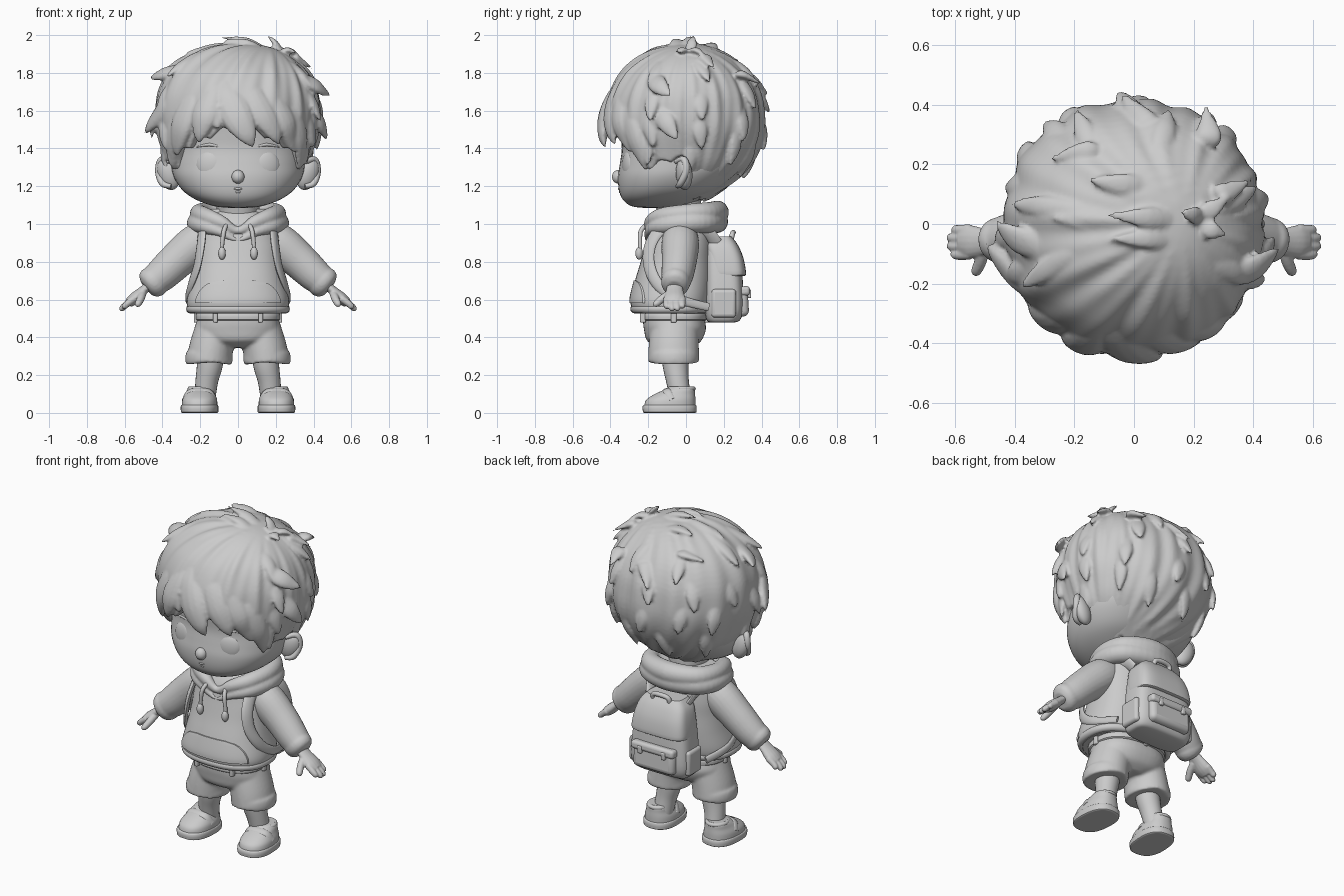
import bpy, bmesh, math, random
from mathutils import Vector, Matrix

random.seed(4)
grey = bpy.data.materials.new("clay_grey")
grey.diffuse_color = (0.6, 0.6, 0.6, 1)


def finish(name, bm):
    bmesh.ops.recalc_face_normals(bm, faces=bm.faces)
    me = bpy.data.meshes.new(name)
    bm.to_mesh(me)
    bm.free()
    me.materials.append(grey)
    ob = bpy.data.objects.new(name, me)
    bpy.context.collection.objects.link(ob)
    return ob


def spline(rows, u):
    """Catmull-Rom through equally long tuples, u is a row index."""
    i = max(0, min(int(u), len(rows) - 2))
    t = u - i
    p = [rows[max(0, min(j, len(rows) - 1))] for j in (i - 1, i, i + 1, i + 2)]
    return [0.5 * (2 * b + (c - a) * t + (2 * a - 5 * b + 4 * c - d) * t * t
                   + (3 * b - a - 3 * c + d) * t ** 3) for a, b, c, d in zip(*p)]


def surf(rows, u, th, p=2.0, grow=0.0):
    """Point on a body given by rows of (z, half width, front y, back y)."""
    z, rx, yf, yb = spline(rows, u)
    c, s = math.cos(th), math.sin(th)
    x = math.copysign(abs(c) ** (2 / p), c) * (rx + grow)
    y = math.copysign(abs(s) ** (2 / p), s) * ((yb - yf) / 2 + grow)
    return Vector((x, (yf + yb) / 2 + y, z))


def u_of(rows, z):
    for i in range(len(rows) - 1):
        if z <= rows[i + 1][0]:
            return i + max(0, (z - rows[i][0]) / (rows[i + 1][0] - rows[i][0]))
    return len(rows) - 1


def skin(name, rings, closed=False):
    bm = bmesh.new()
    vs = [[bm.verts.new(p) for p in r] for r in rings]
    n = len(vs[0])
    for a, b in zip(vs, vs[1:] + vs[:1] if closed else vs[1:]):
        for j in range(n):
            bm.faces.new((a[j], a[(j + 1) % n], b[(j + 1) % n], b[j]))
    if not closed:
        bm.faces.new(vs[0])
        bm.faces.new(vs[-1])
    return finish(name, bm)


def loft(name, rows, p=2.2, n=48, sub=4):
    return skin(name, [[surf(rows, k / sub, 2 * math.pi * j / n, p) for j in range(n)]
                       for k in range((len(rows) - 1) * sub + 1)])


def tube(name, pts, radii, flat=1.0, up=(0, 0, 1), n=12, sub=5, closed=False):
    """Sweep an ellipse; flat squashes it along the up direction."""
    rows = [tuple(p) + (r,) for p, r in zip(pts, radii)]
    k = len(rows)
    if closed:
        rows = rows[-2:] + rows + rows[:3]
        path = [spline(rows, 2 + i / sub) for i in range(k * sub)]
    else:
        path = [spline(rows, i / sub) for i in range((k - 1) * sub + 1)]
    pos = [Vector(q[:3]) for q in path]
    rings = []
    for i, q in enumerate(path):
        a, b = (pos[i - 1], pos[(i + 1) % len(pos)]) if closed else (pos[max(0, i - 1)], pos[min(i + 1, len(pos) - 1)])
        t = (b - a).normalized()
        side = t.cross(Vector(up)).normalized()
        nor = side.cross(t)
        r = max(q[3], 0.0015)
        rings.append([pos[i] + side * r * math.cos(2 * math.pi * j / n)
                      + nor * r * flat * math.sin(2 * math.pi * j / n) for j in range(n)])
    return skin(name, rings, closed)


def ball(name, loc, size, rot=(0, 0, 0), seg=28):
    bm = bmesh.new()
    bmesh.ops.create_uvsphere(bm, u_segments=seg, v_segments=seg // 2, radius=1)
    ob = finish(name, bm)
    ob.location, ob.scale, ob.rotation_euler = loc, size, rot
    return ob


def box(name, loc, size, bevel, rot=(0, 0, 0)):
    bm = bmesh.new()
    bmesh.ops.create_cube(bm, size=1, matrix=Matrix.Diagonal((*size, 1)))
    ob = finish(name, bm)
    ob.location, ob.rotation_euler = loc, rot
    m = ob.modifiers.new("round", 'BEVEL')
    m.width, m.segments = bevel, 4
    return ob


def fuse(name, obs, voxel, smooth):
    """Melt overlapping pieces into one soft sculpted surface."""
    bm = bmesh.new()
    for ob in obs:
        bm.from_mesh(ob.data)
        bpy.data.objects.remove(ob)
    ob = finish(name, bm)
    m = ob.modifiers.new("melt", 'REMESH')
    m.mode, m.voxel_size, m.use_smooth_shade = 'VOXEL', voxel, True
    m = ob.modifiers.new("soften", 'SMOOTH')
    m.factor, m.iterations = .5, smooth


# Head and face
loft("head", [(1.085, .04, -.22, -.10), (1.095, .13, -.29, .0), (1.13, .225, -.335, .08), (1.18, .295, -.355, .18),
              (1.25, .34, -.36, .26), (1.32, .355, -.35, .32), (1.40, .36, -.34, .35), (1.5, .37, -.35, .36),
              (1.6, .37, -.36, .36), (1.75, .30, -.29, .29), (1.85, .16, -.16, .16)], 2.3, 64)
ball("nose", (0, -.358, 1.25), (.034, .034, .036))
ball("upper_lip", (0, -.347, 1.187), (.03, .014, .008))
ball("lower_lip", (0, -.342, 1.17), (.02, .014, .008))
for s in (-1, 1):
    ball("eye", (s * .15, -.302, 1.31), (.074, .033, .08), (0, 0, s * .25))
    tube("brow", [(s * .08, -.331, 1.405), (s * .15, -.317, 1.42), (s * .22, -.287, 1.408)], [.003, .009, .003])
    ball("ear", (s * .37, -.01, 1.265), (.058, .042, .088), (.15, s * .3, s * .35))
    tube("ear_rim", [(s * .355, -.045, 1.20), (s * .40, -.03, 1.215), (s * .42, .0, 1.28), (s * .405, -.01, 1.34),
                     (s * .36, -.055, 1.33)], [.012, .017, .019, .018, .012], up=(0, 1, 0))

# Hair shell with strand ridges that run out from an off-centre crown
HAIR = [(1.115, .17, -.2, .10), (1.20, .285, -.33, .225), (1.30, .36, -.37, .33), (1.40, .40, -.405, .39),
        (1.50, .43, -.425, .415), (1.60, .435, -.425, .412), (1.70, .42, -.40, .39), (1.80, .37, -.345, .335),
        (1.88, .285, -.26, .25), (1.93, .19, -.17, .16), (1.952, .09, -.08, .08), (1.956, .004, -.004, .004)]


def hairline(th):
    f = -math.sin(th)                      # 1 at the front, -1 at the back
    pts = [(-1, 1.13), (-.45, 1.15), (-.12, 1.22), (.0, 1.36), (.22, 1.35), (.45, 1.29), (.65, 1.39), (1.01, 1.50)]
    for (a, za), (b, zb) in zip(pts, pts[1:]):
        if f <= b:
            z = za + (zb - za) * (f - a) / (b - a)
            break
    tooth = abs((th * 9 / math.pi) % 1 - .5) * 2
    return z + (.05 if f > .1 else .025) * (tooth - .5)


def hair_point(u, th, lift=0.0):
    p = surf(HAIR, u, th, 2.1)
    a = math.atan2(p.y, p.x - .17)
    fade = min(1, (math.hypot(p.y, p.x - .17) / .3) ** 2)
    ridge = fade * (.006 * math.sin(15 * a + 3 * p.z) + .004 * math.sin(26 * a - 5 * p.z))
    out = Vector((p.x, p.y, (p.z - 1.5) * .9)).normalized()
    return p + out * (ridge + lift), out


N, M, top = 144, 36, len(HAIR) - 1
rings = [[], []] + [[] for k in range(M + 1)]
for j in range(N):
    th = 2 * math.pi * j / N
    u0 = u_of(HAIR, hairline(th))
    p = hair_point(u0, th)[0]
    rings[0].append(Vector((p.x * .72, p.y * .72, p.z + .03)))
    rings[1].append(Vector((p.x * .955, p.y * .955, p.z - .004)))
    for k in range(M + 1):
        rings[k + 2].append(hair_point(u0 + (top - u0) * k / M, th)[0])
hair = [skin("hair", rings)]


def lock(th0, z0, th1, z1, w, lift=.03):
    """Pointed lock that rises out of the hair and ends in a lifted tip."""
    pts, outs = [], []
    for t in (0, .3, .6, .85, 1):
        th = math.radians(th0 + (th1 - th0) * t ** 1.4)
        p, o = hair_point(u_of(HAIR, z0 + (z1 - z0) * t), th, -.035 + (lift + .035) * t ** 1.2)
        pts.append(p)
        outs.append(o)
    hair.append(tube("hair_lock", pts, [w * .6, w * .9, w, w * .6, .004], .5, outs[2], 12))


# Fringe locks, then side flicks
for a in [(-100, 1.80, -80, 1.41, .085, .022), (-108, 1.78, -118, 1.43, .07, .016), (-82, 1.80, -60, 1.42, .07, .016),
          (-64, 1.76, -44, 1.38, .06, .02), (-125, 1.76, -142, 1.36, .07, .02), (-48, 1.7, -30, 1.29, .055, .018),
          (-138, 1.66, -156, 1.29, .055, .018), (-100, 1.76, -97, 1.62, .03, .022), (-112, 1.74, -102, 1.50, .05, .022),
          (-150, 1.70, -174, 1.48, .055, .065), (-165, 1.86, -182, 1.74, .05, .065), (-30, 1.82, -8, 1.66, .05, .065),
          (-20, 1.66, -4, 1.45, .05, .05)]:
    lock(*a)
# Layered locks round the sides and back
for z, w, count, off in ((1.74, .036, 6, 10), (1.57, .04, 7, 0), (1.42, .04, 8, 14), (1.28, .036, 8, 4)):
    for k in range(count):
        th = -28 + off * .5 + 236 * k / (count - 1) + random.uniform(-7, 7)
        zt = z + random.uniform(-.04, .04)
        lock(th - random.uniform(-6, 8), zt + .24, th, zt, w, random.uniform(.02, .035))
# Crown tuft and loose spikes on top
for tip, mid, w in [((-.08, -.05, 1.972), (.05, -.05, 1.96), .034), ((-.09, .03, 1.985), (.05, .02, 1.968), .036),
                    ((.155, .04, 1.998), (.2, .03, 1.955), .03), ((.32, .09, 1.90), (.26, .05, 1.92), .032),
                    ((.40, .15, 1.82), (.30, .10, 1.88), .04), ((.31, -.04, 1.905), (.26, -.02, 1.92), .032),
                    ((-.16, .15, 1.94), (-.03, .13, 1.94), .04), ((-.27, .02, 1.91), (-.16, .01, 1.925), .032),
                    ((.24, .40, 1.74), (.25, .30, 1.79), .045), ((-.04, .44, 1.68), (.03, .34, 1.77), .05),
                    ((-.1, -.435, 1.62), (.0, -.34, 1.75), .05), ((-.28, .22, 1.84), (-.16, .24, 1.86), .04)]:
    root = Vector(mid) * 2 - Vector(tip)
    root = Vector((root.x, root.y, min(root.z, 1.92) - .03)) if mid[2] > 1.9 else Vector(mid) * .9 + Vector((.02, 0, .17))
    hair.append(tube("hair_spike", [root, mid, tip], [w * .7, w, .005], .5))
fuse("hair", hair, .0095, 1)

# Hoodie
TORSO = [(.525, .245, -.265, .09), (.55, .265, -.285, .115), (.60, .27, -.293, .13), (.70, .25, -.27, .14),
         (.80, .235, -.24, .14), (.90, .225, -.215, .14), (1.0, .19, -.19, .13), (1.08, .10, -.13, .08)]
loft("hoodie_body", TORSO, 2.4, 64, 5)
tube("hoodie_hem", [surf(TORSO, u_of(TORSO, .55), 2 * math.pi * k / 24, 2.4, -.014) for k in range(24)],
     [.024] * 24, sub=3, closed=True)
pocket = []                                # pouch pocket wrapped over the belly
for k in range(11):
    z = .585 + .115 * k / 10
    half = .3 + .6 * math.sqrt(1 - (k / 10) ** 2)
    arc = [surf(TORSO, u_of(TORSO, z), -math.pi / 2 + half * (j / 10 - 1), 2.4, .007) for j in range(21)]
    pocket.append(arc + [Vector((p.x, p.y + .03, p.z)) for p in reversed(arc)])
skin("front_pocket", pocket)
hood = [(0, -.195, .965), (.09, -.185, 1.01), (.17, -.125, 1.04), (.205, .0, 1.055), (.155, .115, 1.06)]
ring = hood + [(0, .165, 1.062)] + [(-x, y, z) for x, y, z in hood[:0:-1]]
rolls = [tube("hood_roll", ring, [.022, .036, .046, .05, .056, .062, .056, .05, .046, .036], n=20, closed=True),
         tube("hood_fold", [(x * 1.07, y * 1.02 - .005, z - .05) for x, y, z in ring],
              [.012, .026, .043, .052, .058, .06, .058, .052, .043, .026], n=20, closed=True),
         loft("hood_lining", [(.97, .17, -.10, .14), (1.03, .18, -.12, .15), (1.08, .18, -.12, .15)])]
fuse("hood", rolls, .008, 4)
loft("neck", [(.95, .10, -.13, .06), (1.05, .11, -.15, .08), (1.13, .12, -.17, .08)])

shorts = [loft("hips", [(.345, .07, -.14, .03), (.38, .18, -.205, .08), (.44, .22, -.222, .105),
                        (.49, .214, -.228, .10), (.54, .205, -.225, .09)], 2.4)]
for s in (-1, 1):
    # Drawstring
    tube("drawstring", [(s * .06, -.205, 1.0), (s * .075, -.24, .96), (s * .085, -.243, .88), (s * .085, -.245, .83)],
         [.011, .012, .011, .011], up=(1, 0, 0))
    ball("drawstring_end", (s * .085, -.248, .845), (.02, .02, .034))
    # Sleeve with cuff
    fuse("sleeve", [
        tube("arm", [(s * .13, -.03, .95), (s * .22, -.03, .895), (s * .32, -.035, .81), (s * .40, -.045, .735),
                     (s * .45, -.054, .694)], [.09, .105, .098, .09, .08], .95, (0, 1, 0), 24),
        tube("cuff", [(s * .425, -.05, .715), (s * .445, -.054, .697), (s * .47, -.058, .673), (s * .485, -.06, .66)],
             [.07, .086, .077, .05], .9, (0, 1, 0), 24)], .008, 2)
    # Hand
    hand = [tube("palm", [(s * .46, -.06, .685), (s * .505, -.06, .645), (s * .55, -.06, .605), (s * .58, -.06, .58)],
                 [.04, .046, .056, .045], .55, (s * .7, 0, .7), 16)]
    for y, l in ((-.101, .9), (-.074, 1.1), (-.046, 1.1), (-.019, .85)):
        hand.append(tube("finger", [(s * .55, y, .605), (s * (.55 + .04 * l), y - .002, .605 - .03 * l),
                                    (s * (.55 + .06 * l), y, .605 - .05 * l), (s * (.55 + .066 * l), y, .605 - .058 * l)],
                         [.019, .018, .015, .005], up=(0, 1, 0)))
    hand.append(tube("thumb", [(s * .505, -.08, .635), (s * .515, -.125, .605), (s * .53, -.16, .575),
                               (s * .533, -.17, .565)], [.022, .021, .017, .005], up=(1, 0, 0)))
    fuse("hand", hand, .005, 2)
    # Backpack strap
    tube("strap", [(s * .13, .16, .90), (s * .165, .08, .98), (s * .185, -.10, .99), (s * .195, -.185, .90),
                   (s * .215, -.195, .78), (s * .252, -.14, .67), (s * .268, -.03, .60), (s * .22, .12, .56)],
         [.035, .036, .036, .036, .034, .03, .024, .022], .4, (s, -.6, .3), 12)
    # Shorts leg with turned cuff
    shorts += [tube("shorts_leg", [(s * .105, -.06, .50), (s * .122, -.062, .42), (s * .142, -.065, .34),
                                   (s * .153, -.065, .272)], [.105, .113, .117, .119], 1.14, (0, 1, 0), 32),
               tube("shorts_cuff", [(s * .150, -.065, .318), (s * .151, -.065, .308), (s * .155, -.065, .275),
                                    (s * .155, -.065, .266)], [.114, .124, .125, .118], 1.06, (0, 1, 0), 32)]
    # Leg and shoe
    tube("leg", [(s * .14, -.06, .34), (s * .15, -.055, .25), (s * .165, -.045, .17), (s * .175, -.03, .08)],
         [.072, .068, .06, .056], up=(0, 1, 0), n=24)
    parts = [loft("sole", [(0, .088, -.215, .045), (.004, .098, -.228, .055), (.035, .099, -.23, .056),
                           (.042, .094, -.222, .05)], 2.5, sub=2),
             loft("shoe", [(.035, .094, -.222, .05), (.07, .091, -.21, .05), (.10, .078, -.165, .048),
                           (.125, .068, -.11, .046), (.14, .055, -.085, .035)], 2.3),
             tube("shoe_strap", [(-.085, -.08, .07), (-.05, -.105, .115), (.05, -.105, .115), (.085, -.08, .07)],
                  [.022] * 4, .4, (0, -.5, 1)),
             tube("shoe_collar", [(.056 * math.cos(k * .7854), -.022 + .062 * math.sin(k * .7854), .128)
                                  for k in range(8)], [.012] * 8, closed=True)]
    for ob in parts:
        ob.location.x, ob.rotation_euler.z = s * .198, s * .06
fuse("shorts", shorts, .009, 4)

# Belt
loft("belt", [(.488, .212, -.23, .10), (.494, .222, -.24, .11), (.522, .222, -.24, .11), (.53, .212, -.23, .10)], 2.4, sub=2)
for x, y in ((-.12, -.228), (.12, -.228), (-.222, -.065), (.222, -.065), (0, .11)):
    box("belt_loop", (x, y, .505), (.024, .03, .055), .007)

# Backpack with lid, pockets, trim and handle
loft("backpack", [(.478, .155, .13, .25), (.49, .18, .11, .285), (.55, .195, .10, .305), (.68, .188, .10, .302),
                  (.82, .168, .10, .288), (.89, .148, .105, .262), (.925, .11, .12, .23)], 4, 56)
loft("backpack_lid", [(.725, .172, .13, .305), (.737, .182, .12, .318), (.82, .172, .11, .304), (.89, .152, .10, .274),
                      (.935, .115, .12, .24)], 4, 56)
box("pack_pocket", (0, .292, .59), (.28, .076, .16), .03, (.06, 0, 0))
box("pocket_flap", (0, .300, .645), (.29, .078, .05), .018, (.06, 0, 0))
for s in (-1, 1):
    box("side_pocket", (s * .185, .20, .58), (.045, .13, .15), .018)
    box("pack_buckle", (s * .08, .335, .63), (.028, .02, .045), .007)
tube("pack_handle", [(-.055, .235, .90), (-.05, .245, .945), (0, .25, .955), (.05, .245, .945), (.055, .235, .90)],
     [.014] * 5, up=(0, 1, 0))

# Smooth shading everywhere, crisp at sharp edges
bpy.ops.object.select_all(action='SELECT')
bpy.context.view_layer.objects.active = bpy.data.objects["head"]
bpy.ops.object.shade_smooth_by_angle(angle=math.radians(40))
